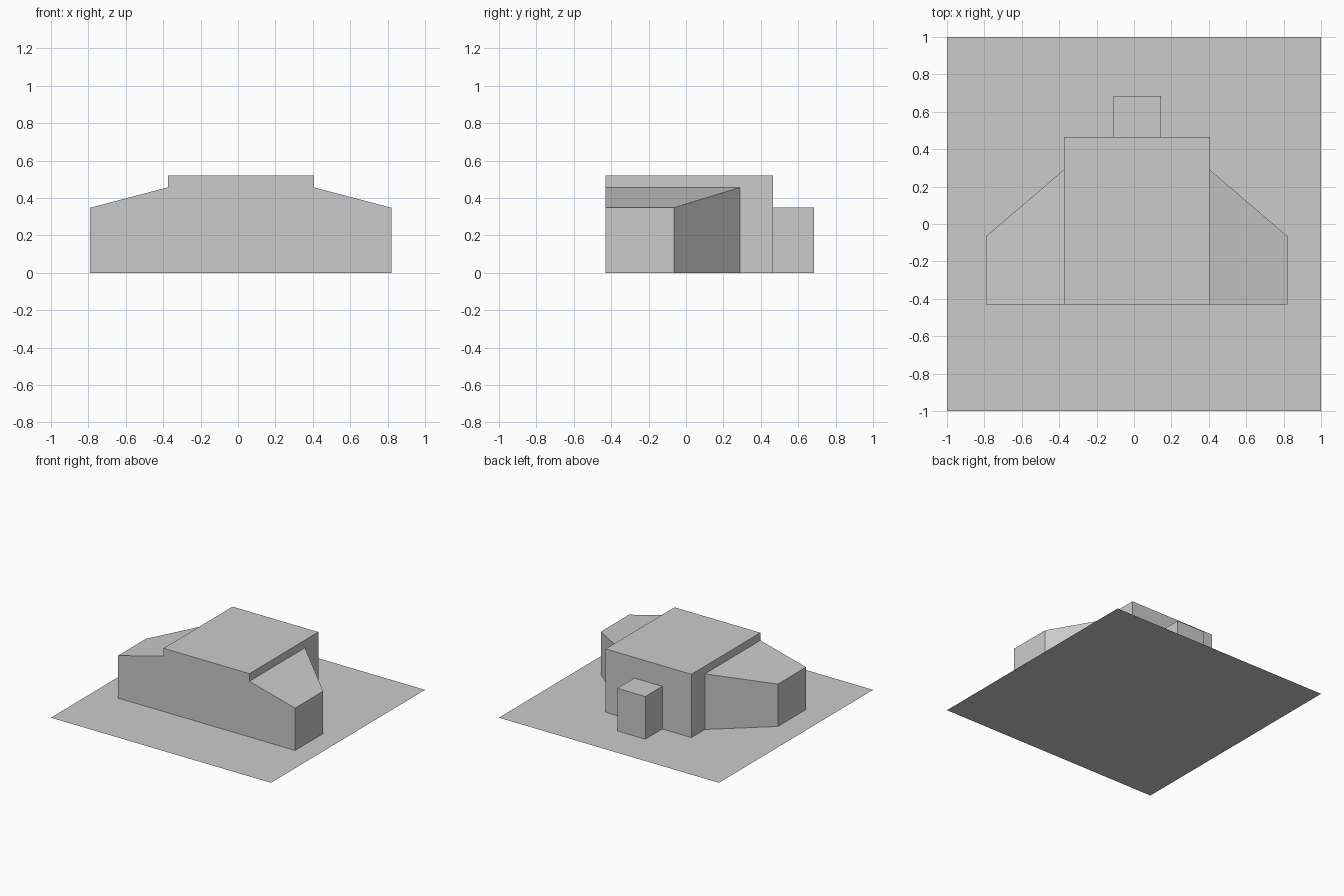
import bpy
import bmesh

cube = bpy.data.objects.get("Cube")
if cube:
    bpy.data.objects.remove(cube, do_unlink=True)

# One plain grey for the whole massing model
grey = bpy.data.materials.new("plain_grey")
grey.use_nodes = True
colour = (0.6, 0.6, 0.6, 1)
grey.diffuse_color = colour
grey.node_tree.nodes["Principled BSDF"].inputs["Base Color"].default_value = colour


def add_block(name, footprint, roof_height=None):
    """Flat sheet from a footprint, or walls and a roof standing on the ground."""
    bm = bmesh.new()
    base = [bm.verts.new((x, y, 0)) for x, y in footprint]
    if roof_height is None:
        bm.faces.new(base)
    else:
        roof = [bm.verts.new((x, y, roof_height(x))) for x, y in footprint]
        bm.faces.new(roof)
        for i in range(len(base)):
            j = (i + 1) % len(base)
            bm.faces.new((base[i], base[j], roof[j], roof[i]))
        bmesh.ops.recalc_face_normals(bm, faces=bm.faces)
    mesh = bpy.data.meshes.new(name)
    bm.to_mesh(mesh)
    bm.free()
    mesh.materials.append(grey)
    obj = bpy.data.objects.new(name, mesh)
    bpy.context.collection.objects.link(obj)
    return obj


def rectangle(x0, x1, y0, y1):
    return [(x0, y0), (x1, y0), (x1, y1), (x0, y1)]


CENTRE = 0.015      # the building's symmetry axis in x
INNER, OUTER = 0.39, 0.805
FRONT, BACK = -0.43, 0.465

# Ground sheet
add_block("ground_plate", rectangle(-1, 1, -1, 1))

# Tall central hall and the small block behind it
add_block("central_hall", rectangle(CENTRE - INNER, CENTRE + INNER, FRONT, BACK),
          lambda x: 0.52)
add_block("rear_annex", rectangle(-0.11, 0.145, BACK, 0.685), lambda x: 0.35)


# Side wings: sloping roofs and slanted rear walls
def wing_roof(x):
    t = (abs(x - CENTRE) - INNER) / (OUTER - INNER)
    return 0.457 + t * (0.348 - 0.457)


for name, side in (("left_wing", 1), ("right_wing", -1)):
    plan = [(INNER, FRONT), (OUTER, FRONT), (OUTER, -0.065), (INNER, 0.29)]
    add_block(name, [(CENTRE + side * x, y) for x, y in plan], wing_roof)
